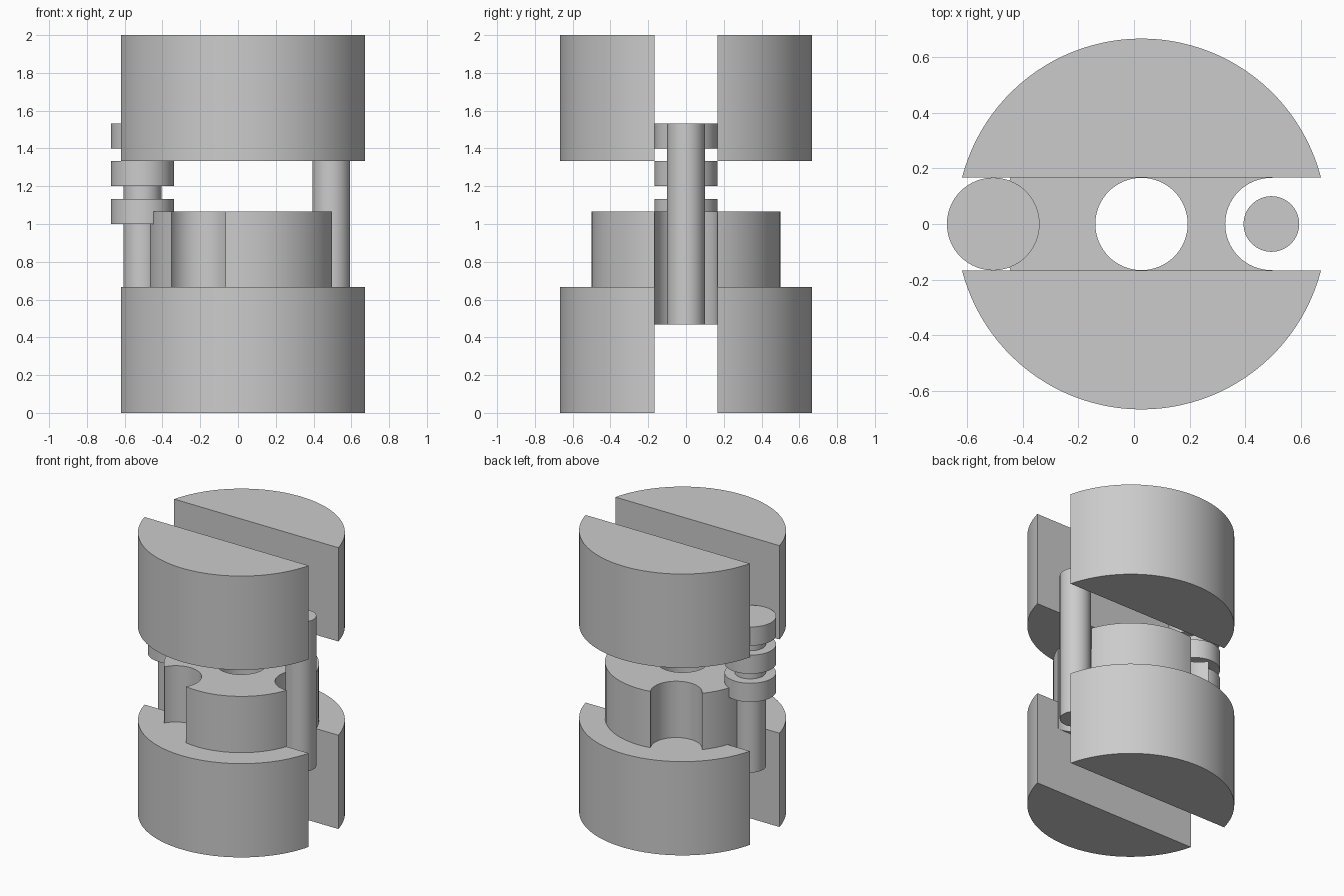
import bpy
import bmesh
from math import asin, cos, sin, pi, radians

if "Cube" in bpy.data.objects:
    bpy.data.objects.remove(bpy.data.objects["Cube"], do_unlink=True)

CX = 0.027          # axis of the drum
DRUM_R = 2 / 3
ROTOR_R = 0.5
SLOT = 1 / 6        # half width of the slot
BORE = 0.166
SEGS = 64

grey = bpy.data.materials.new("light grey")
grey.use_nodes = True
grey.diffuse_color = (0.6, 0.6, 0.6, 1)
grey.node_tree.nodes["Principled BSDF"].inputs["Base Color"].default_value = (0.6, 0.6, 0.6, 1)


def arc(radius, start, end, steps, x=0.0, y=0.0):
    return [(x + radius * cos(start + (end - start) * i / steps),
             y + radius * sin(start + (end - start) * i / steps)) for i in range(steps + 1)]


def circle(radius, x=0.0, y=0.0):
    return arc(radius, 0, 2 * pi, SEGS, x, y)[:-1]


def prism(name, outline, bottom, top):
    """Extrude a flat outline, given around the drum axis, upwards."""
    bm = bmesh.new()
    face = bm.faces.new([bm.verts.new((CX + x, y, bottom)) for x, y in outline])
    rise = bmesh.ops.extrude_face_region(bm, geom=[face])["geom"]
    bmesh.ops.translate(bm, vec=(0, 0, top - bottom),
                        verts=[v for v in rise if isinstance(v, bmesh.types.BMVert)])
    bmesh.ops.recalc_face_normals(bm, faces=bm.faces)
    return make_object(name, bm)


def make_object(name, bm):
    mesh = bpy.data.meshes.new(name)
    bm.to_mesh(mesh)
    bm.free()
    mesh.materials.append(grey)
    obj = bpy.data.objects.new(name, mesh)
    bpy.context.collection.objects.link(obj)
    return obj


def combine(target, tool, operation):
    """Apply a boolean and discard the tool."""
    mod = target.modifiers.new("boolean", "BOOLEAN")
    mod.operation = operation
    mod.solver = "EXACT"
    mod.object = tool
    bpy.context.view_layer.update()
    depsgraph = bpy.context.evaluated_depsgraph_get()
    mesh = bpy.data.meshes.new_from_object(target.evaluated_get(depsgraph))
    target.modifiers.clear()
    target.data = mesh
    bpy.data.objects.remove(tool, do_unlink=True)


def lathe(name, profile, x):
    """Spin a radius and height profile about a vertical line."""
    bm = bmesh.new()
    verts = [bm.verts.new((CX + x + r, 0, z)) for r, z in profile]
    edges = [bm.edges.new(pair) for pair in zip(verts, verts[1:])]
    bmesh.ops.spin(bm, geom=verts + edges, cent=(CX + x, 0, 0), axis=(0, 0, 1),
                   angle=2 * pi, steps=SEGS, use_duplicate=False)
    bmesh.ops.remove_doubles(bm, verts=bm.verts, dist=0.0001)
    bmesh.ops.recalc_face_normals(bm, faces=bm.faces)
    return make_object(name, bm)


parts = []

# Upper and lower drum halves on either side of the slot
edge = asin(SLOT / DRUM_R)
for level, bottom in (("lower", 0), ("upper", 4 / 3)):
    for side, turn in (("back", 0), ("front", pi)):
        outline = arc(DRUM_R, turn + edge, turn + pi - edge, 48)
        parts.append(prism(f"{level}_{side}_half", outline, bottom, bottom + 2 / 3))

# Rotor with a tongue reaching down into the slot
rotor = prism("rotor", circle(ROTOR_R), 2 / 3, 1.067)
end = asin(SLOT / (ROTOR_R - 0.001))
tongue = (arc(ROTOR_R - 0.001, -end, end, 12)
          + arc(ROTOR_R - 0.001, pi - end, pi + end, 12))
combine(rotor, prism("tongue", tongue, 0.467, 0.8), "UNION")

# Central bore and three rim notches
combine(rotor, prism("bore_cutter", circle(BORE), 0.3, 1.3), "DIFFERENCE")
for angle in (0, 120, 240):
    a = radians(angle)
    cutter = circle(BORE, 0.467 * cos(a), 0.467 * sin(a))
    combine(rotor, prism("notch_cutter", cutter, 0.3, 1.3), "DIFFERENCE")
parts.append(rotor)

# Plain pin in the left notch
parts.append(prism("plain_pin", circle(0.1, 0.467), 0.467, 1.533))

# Flanged pin on the opposite side
profile = [(0, 0.467), (0.1, 0.467)]
for z in (1.0, 1.2, 1.4):
    profile += [(0.1, z), (SLOT, z), (SLOT, z + 0.133), (0.1, z + 0.133)]
profile[-1] = (0, 1.533)
parts.append(lathe("flanged_pin", profile, -0.533))

# Smooth round walls, crisp rims
bpy.ops.object.select_all(action="DESELECT")
for part in parts:
    part.select_set(True)
bpy.context.view_layer.objects.active = parts[0]
bpy.ops.object.shade_smooth_by_angle(angle=radians(30))
